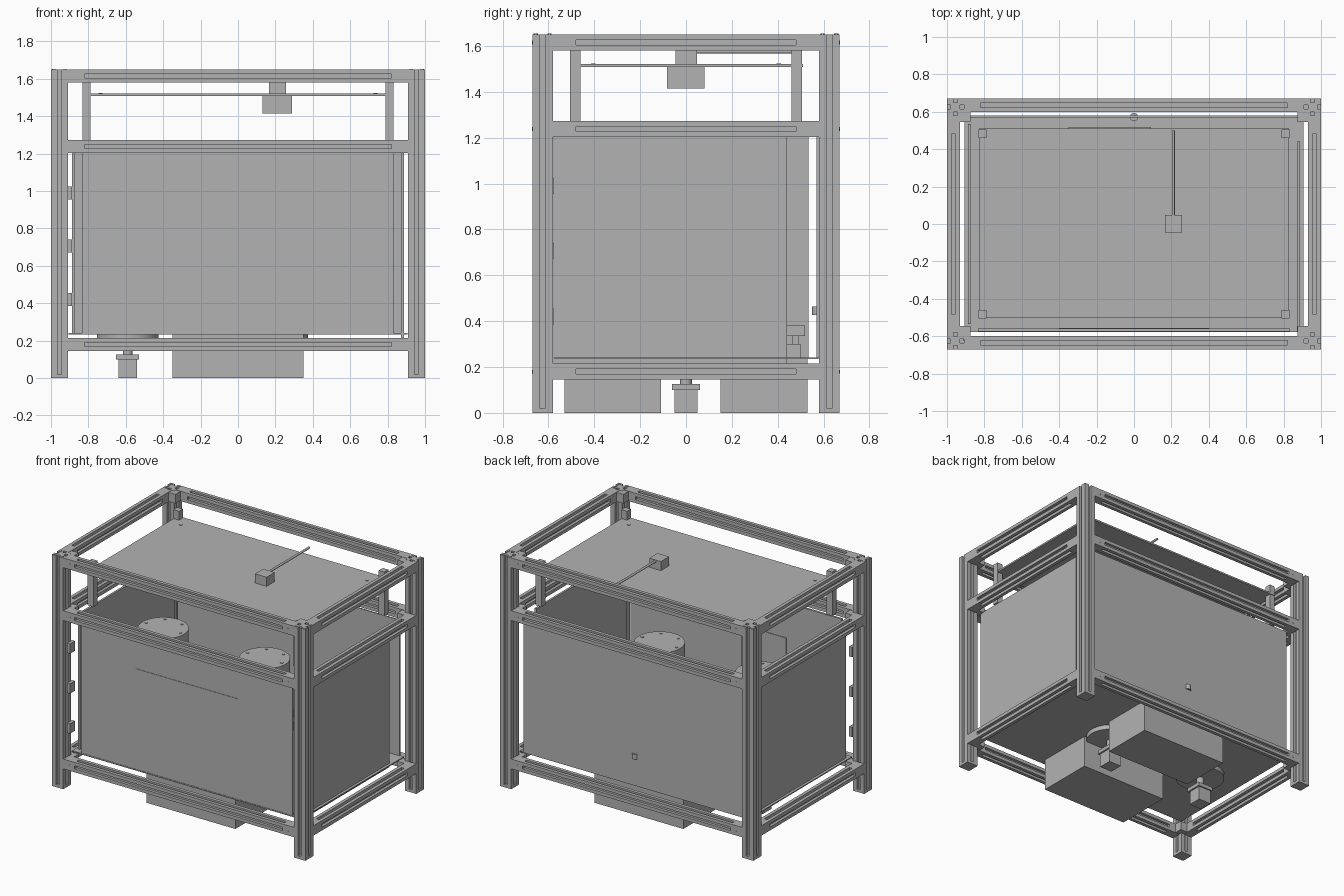
import bpy, bmesh, math
from mathutils import Matrix, Vector

cube = bpy.data.objects.get("Cube")
if cube:
    bpy.data.objects.remove(cube)

GREY = (0.45, 0.45, 0.45, 1)
mat = bpy.data.materials.new("plain grey")
mat.use_nodes = True
mat.diffuse_color = GREY
mat.node_tree.nodes["Principled BSDF"].inputs["Base Color"].default_value = GREY


def finish(name, bm, smooth=False):
    bmesh.ops.recalc_face_normals(bm, faces=bm.faces)
    mesh = bpy.data.meshes.new(name)
    bm.to_mesh(mesh)
    bm.free()
    mesh.materials.append(mat)
    ob = bpy.data.objects.new(name, mesh)
    bpy.context.collection.objects.link(ob)
    if smooth:
        bpy.ops.object.select_all(action='DESELECT')
        ob.select_set(True)
        bpy.context.view_layer.objects.active = ob
        bpy.ops.object.shade_smooth_by_angle()
    return ob


def add_box(bm, x, y, z):
    size = Matrix.Diagonal((x[1] - x[0], y[1] - y[0], z[1] - z[0], 1))
    mid = Vector((sum(x), sum(y), sum(z))) / 2
    bmesh.ops.create_cube(bm, size=1, matrix=Matrix.Translation(mid) @ size)


def box(name, x, y, z):
    bm = bmesh.new()
    add_box(bm, x, y, z)
    return finish(name, bm)


def cylinder(name, centre, r, depth, axis='Z', sides=48):
    turn = {'X': Matrix.Rotation(math.pi / 2, 4, 'Y'),
            'Y': Matrix.Rotation(math.pi / 2, 4, 'X'), 'Z': Matrix()}[axis]
    bm = bmesh.new()
    bmesh.ops.create_cone(bm, cap_ends=True, segments=sides, radius1=r, radius2=r,
                          depth=depth, matrix=Matrix.Translation(centre) @ turn)
    return finish(name, bm, True)


def extrusion(name, centre, half, start, end, axis, caps):
    """Square bar with a groove on each side; caps are solid end lengths."""
    w, d = 0.011, 0.02
    side = [(-half, -half), (-w, -half), (-w, d - half), (w, d - half), (w, -half)]
    bm = bmesh.new()
    ring = []
    for k in range(4):
        for p in side:
            q = Matrix.Rotation(k * math.pi / 2, 2) @ Vector(p)
            ring.append(bm.verts.new((q.x, q.y, start + caps[0])))
    face = bm.faces.new(ring)
    out = bmesh.ops.extrude_face_region(bm, geom=[face])
    top = [v for v in out["geom"] if isinstance(v, bmesh.types.BMVert)]
    bmesh.ops.translate(bm, verts=top, vec=(0, 0, end - start - sum(caps)))
    if not any(f.normal.z < 0 and len(f.verts) == 20 for f in bm.faces) and len(bm.faces) == 21:
        bm.faces.new(ring)
    for a, b in ((start, start + caps[0]), (end - caps[1], end)):
        if b - a > 0.001:
            add_box(bm, (-half, half), (-half, half), (a, b))
    turn = {'X': Matrix.Rotation(math.pi / 2, 4, 'Y'),
            'Y': Matrix.Rotation(-math.pi / 2, 4, 'X'), 'Z': Matrix()}[axis]
    bmesh.ops.transform(bm, matrix=Matrix.Translation(centre) @ turn, verts=bm.verts)
    return finish(name, bm)


# Corner posts
for sx in (-1, 1):
    for sy in (-1, 1):
        extrusion("corner_post", (sx * 0.955, sy * 0.625, 0), 0.045, 0, 1.65, 'Z', (0.02, 0))
        # Bolt heads on the post tops
        for dx, dy in ((0.03, 0.03), (-0.03, 0.03), (0.03, -0.03)):
            cylinder("post_bolt", (sx * (0.955 + dx), sy * (0.625 + dy), 1.651), 0.009, 0.004, sides=12)

# Three levels of rails with corner brackets
for z in (0.18, 1.238, 1.615):
    for s in (-1, 1):
        extrusion("long_rail", (0, s * 0.635, z), 0.035, -0.91, 0.91, 'X', (0.09, 0.09))
        extrusion("side_rail", (s * 0.965, 0, z), 0.035, -0.58, 0.58, 'Y', (0.1, 0.1))
        for t in (-1, 1):
            xs = sorted((s * 0.875, s * 0.935))
            ys = sorted((t * 0.545, t * 0.605))
            box("corner_bracket", xs, ys, (z - 0.033, z + 0.033))
            cylinder("rail_bolt", (t * 0.86, s * 0.67, z), 0.008, 0.004, 'Y', 12)

# Enclosure panels and floor
box("floor_plate", (-0.905, 0.905), (-0.578, 0.578), (0.234, 0.242))
box("front_door", (-0.835, 0.832), (-0.575, -0.56), (0.24, 1.21))
box("door_window", (-0.4, 0.4), (-0.578, -0.556), (0.37, 0.96))
box("back_panel", (-0.875, 0.875), (0.57, 0.579), (0.24, 1.21))
box("right_panel", (0.872, 0.887), (-0.578, 0.44), (0.215, 1.21))
box("left_panel", (-0.887, -0.872), (-0.535, 0.535), (0.24, 1.21))
cylinder("back_knob", (0, 0.572, 0.445), 0.022, 0.036, sides=24)
for z in (0.99, 0.705, 0.42):
    box("door_hinge", (-0.912, -0.888), (-0.625, -0.57), (z - 0.035, z + 0.035))

# Drums with drive motors under them
for x in (-0.59, 0.21):
    cylinder("drum", (x, 0, 0.59), 0.165, 0.78, sides=64)
    for k in range(6):
        a = k * math.pi / 3
        cylinder("lid_bolt", (x + 0.135 * math.cos(a), 0.135 * math.sin(a), 0.981),
                 0.01, 0.006, sides=12)
    cylinder("motor_shaft", (x, 0, 0.16), 0.026, 0.09, sides=24)
    box("motor_flange", (x - 0.062, x + 0.062), (-0.06, 0.06), (0.1, 0.127))
    box("motor_body", (x - 0.05, x + 0.05), (-0.05, 0.05), (0, 0.1))

# Control boxes under the floor
box("front_control_box", (-0.35, 0.35), (-0.53, -0.11), (0, 0.236))
box("back_control_box", (-0.35, 0.35), (0.15, 0.53), (0, 0.236))

# Small pump at the back of the chamber
box("pump_base", (-0.35, 0.09), (0.44, 0.5), (0.24, 0.3))
box("pump_neck", (-0.16, -0.1), (0.465, 0.49), (0.295, 0.34))
box("pump_head", (-0.35, 0.09), (0.44, 0.518), (0.335, 0.38))

# Raised plate on four uprights
for sx in (-1, 1):
    for sy in (-1, 1):
        xs = sorted((sx * 0.788, sx * 0.832))
        ys = sorted((sy * 0.46, sy * 0.505))
        box("plate_upright", xs, ys, (1.27, 1.583))
        cylinder("plate_bolt", (sx * 0.735, sy * 0.405, 1.521), 0.01, 0.005, sides=12)
box("raised_plate", (-0.83, 0.83), (-0.503, 0.51), (1.508, 1.52))

# Sensor block with its rod
box("sensor_body", (0.13, 0.29), (-0.082, 0.08), (1.415, 1.51))
box("sensor_cap", (0.165, 0.257), (-0.045, 0.047), (1.515, 1.585))
cylinder("sensor_rod", (0.21, 0.27, 1.575), 0.008, 0.46, 'Y', 16)
